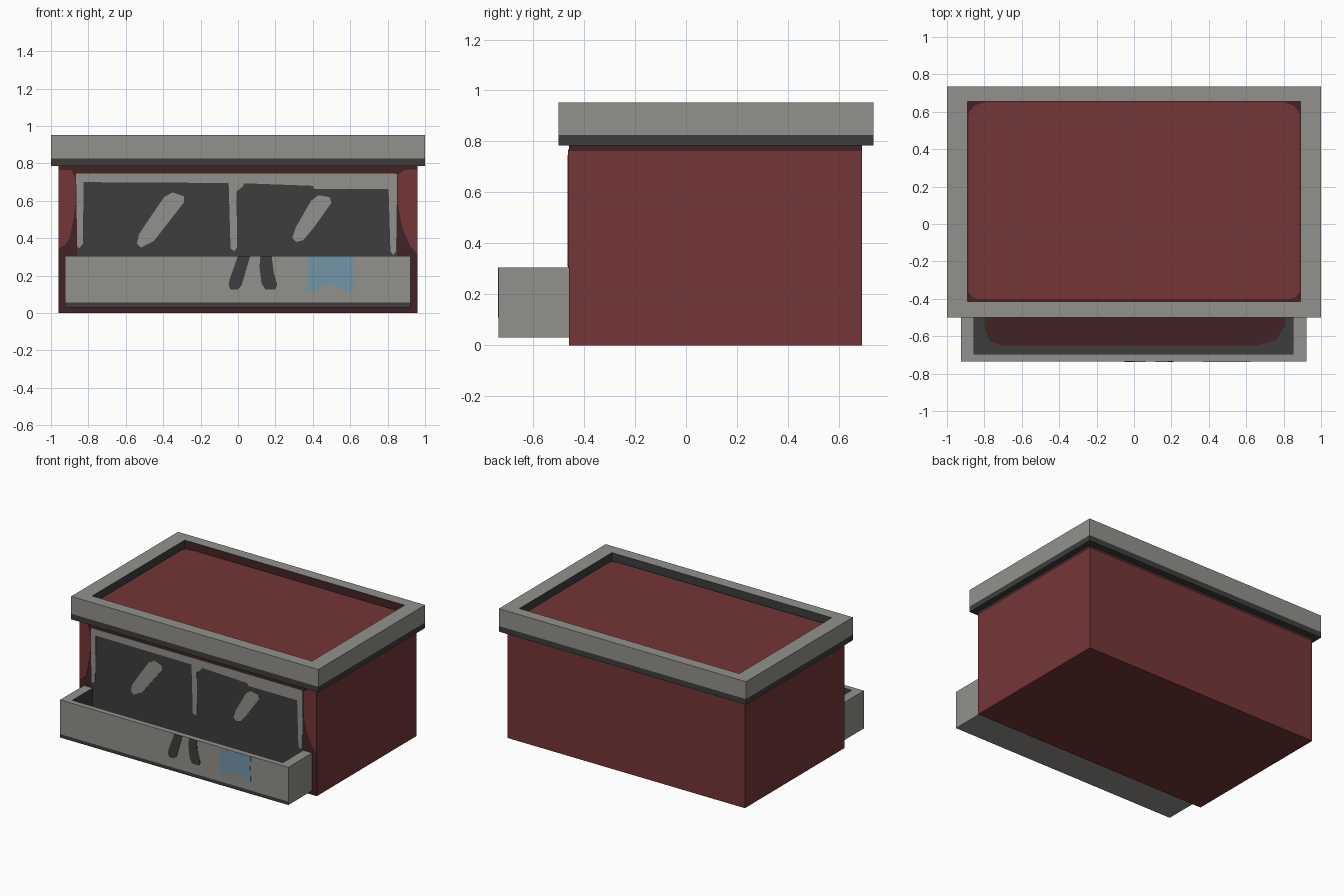
import bpy, bmesh

def material(name, rgb):
    m = bpy.data.materials.new(name)
    lin = [(c / 255 / 12.92) if c < 11 else ((c / 255 + 0.055) / 1.055) ** 2.4 for c in rgb]
    m.diffuse_color = (*lin, 1)
    return m

GREY, DARK, RED, DRED, BLUE = range(5)
MATS = [material("stone grey", (146, 145, 140)), material("charcoal", (61, 61, 61)),
        material("brick red", (116, 54, 54)), material("dark red", (67, 34, 37)),
        material("pale blue", (116, 150, 169))]

def finish(name, bm, rule):
    bmesh.ops.recalc_face_normals(bm, faces=bm.faces)
    for f in bm.faces:
        f.material_index = rule(f.normal, f.calc_center_median())
    me = bpy.data.meshes.new(name)
    bm.to_mesh(me)
    bm.free()
    for m in MATS:
        me.materials.append(m)
    ob = bpy.data.objects.new(name, me)
    bpy.context.collection.objects.link(ob)
    return ob

def loops(name, rings, rule):
    """Solid through a stack of rectangles (x0, x1, y0, y1, z), capped at both ends."""
    bm = bmesh.new()
    vs = [[bm.verts.new(p) for p in ((a, c, z), (b, c, z), (b, d, z), (a, d, z))]
          for a, b, c, d, z in rings]
    for lo, hi in zip(vs, vs[1:]):
        for i in range(4):
            j = (i + 1) % 4
            bm.faces.new((lo[i], lo[j], hi[j], hi[i]))
    bm.faces.new(vs[0])
    bm.faces.new(vs[-1])
    return finish(name, bm, rule)

def plates(name, polys, level, mat, thick=0.003, top=False):
    """Thin painted plates: on a front plane y = level, or on a top plane z = level."""
    bm = bmesh.new()
    for pts in polys:
        def ring(l):
            return [bm.verts.new((u, v, l) if top else (u, l, v)) for u, v in pts]
        a, b = ring(level), ring(level + (thick if top else -thick))
        bm.faces.new(a)
        bm.faces.new(b)
        for i in range(len(pts)):
            j = (i + 1) % len(pts)
            bm.faces.new((a[i], a[j], b[j], b[i]))
    return finish(name, bm, lambda n, c: mat)

def rect(a, b, c, d):
    return [(a, c), (b, c), (b, d), (a, d)]

# Main walls: dark red front and a dark band under the roof
B = (-0.96, 0.96, -0.46, 0.69)
loops("building_walls", [(*B, 0), (*B, 0.762), (*B, 0.79)],
      lambda n, c: RED if n.z < -0.5 or (c.z < 0.76 and n.y > -0.5) else DRED)

# Roof rim with sunken roof
R = (-1, 1, -0.5, 0.735)
I = (-0.89, 0.89, -0.415, 0.655)
def rim_rule(n, c):
    if n.z > 0.5:
        return GREY if c.z > 0.93 else DRED
    if n.z < -0.5 or c.z < 0.825:
        return DARK
    if abs(c.x) < 0.95 and -0.45 < c.y < 0.7:      # inner walls
        return DRED if n.y < -0.5 else DARK
    return GREY
loops("roof_rim", [(*R, 0.785), (*R, 0.826), (*R, 0.953), (*I, 0.953), (*I, 0.895)], rim_rule)
x, y0, y1 = 0.885, -0.402, 0.652
plates("roof_panel", [[(-x, y0 + .04), (-x + .02, y0 + .01), (-x + .06, y0),
                       (x - .06, y0), (x - .02, y0 + .01), (x, y0 + .04),
                       (x, y1 - .06), (x - .03, y1 - .02), (x - .09, y1),
                       (-x + .09, y1), (-x + .03, y1 - .02), (-x, y1 - .06)]],
       0.895, RED, top=True)

# Open counter box on the front
P = (-0.925, 0.922, -0.735, -0.455)
Q = (-0.855, 0.85, -0.695, -0.4605)
def box_rule(n, c):
    if n.z > 0.5:
        return GREY if c.z > 0.2 else DARK
    if n.z < -0.5:
        return GREY
    if abs(c.x) < 0.9 and -0.71 < c.y < -0.457:    # inner walls
        return DARK
    return DARK if n.y < -0.5 and c.z < 0.056 else GREY
loops("front_box", [(*P, 0.03), (*P, 0.036), (*P, 0.055), (*P, 0.306), (*Q, 0.306), (*Q, 0.08)],
      box_rule)
plates("box_floor", [[(-0.80, -0.461), (-0.80, -0.55), (-0.77, -0.63), (-0.70, -0.65),
                      (0.66, -0.65), (0.76, -0.62), (0.81, -0.54), (0.81, -0.461)]],
       0.08, DRED, top=True)

# Red patches at the sides of the front wall
plates("front_wall_patches", [
    [(-0.96, 0.345), (-0.93, 0.36), (-0.90, 0.40), (-0.88, 0.50), (-0.87, 0.58),
     (-0.87, 0.72), (-0.89, 0.765), (-0.96, 0.765)],
    [(0.96, 0.31), (0.96, 0.768), (0.89, 0.765), (0.855, 0.74), (0.855, 0.58),
     (0.88, 0.45), (0.92, 0.36)]], -0.46, RED)

# Window glass, frame and glints
plates("window_glass", [rect(-0.86, 0.85, 0.25, 0.746)], -0.46, DARK)
plates("window_frame", [
    [(-0.865, 0.70), (0.0, 0.695), (0.40, 0.68), (0.41, 0.662), (0.85, 0.662),
     (0.85, 0.74), (0.84, 0.747), (-0.865, 0.747)],
    [(-0.86, 0.36), (-0.85, 0.345), (-0.83, 0.37), (-0.825, 0.70), (-0.865, 0.70)],
    [(-0.04, 0.345), (-0.02, 0.33), (-0.005, 0.35), (-0.008, 0.65), (0.03, 0.68),
     (0.03, 0.695), (-0.05, 0.695)],
    [(0.815, 0.33), (0.83, 0.31), (0.845, 0.33), (0.85, 0.662), (0.805, 0.662)]],
    -0.463, GREY)
plates("window_glints", [
    [(-0.54, 0.37), (-0.52, 0.35), (-0.45, 0.385), (-0.29, 0.59), (-0.29, 0.625),
     (-0.35, 0.645), (-0.395, 0.62), (-0.47, 0.51), (-0.53, 0.42)],
    [(0.29, 0.40), (0.31, 0.38), (0.35, 0.39), (0.40, 0.45), (0.50, 0.59), (0.49, 0.62),
     (0.43, 0.63), (0.39, 0.60), (0.31, 0.46)]], -0.463, GREY)

# Painted marks on the front box
plates("box_dark_marks", [
    [(0.0, 0.305), (0.065, 0.305), (0.02, 0.15), (0.0, 0.125), (-0.04, 0.125), (-0.05, 0.15),
     (-0.045, 0.18)],
    [(0.12, 0.305), (0.18, 0.305), (0.19, 0.22), (0.21, 0.15), (0.20, 0.127), (0.145, 0.127),
     (0.125, 0.16), (0.115, 0.25)]], -0.735, DARK)
plates("box_blue_sign", [
    [(0.365, 0.305), (0.62, 0.305), (0.615, 0.22), (0.62, 0.12), (0.59, 0.11), (0.56, 0.115),
     (0.53, 0.145), (0.49, 0.155), (0.45, 0.14), (0.42, 0.12), (0.39, 0.11), (0.365, 0.12)]],
    -0.735, BLUE)
